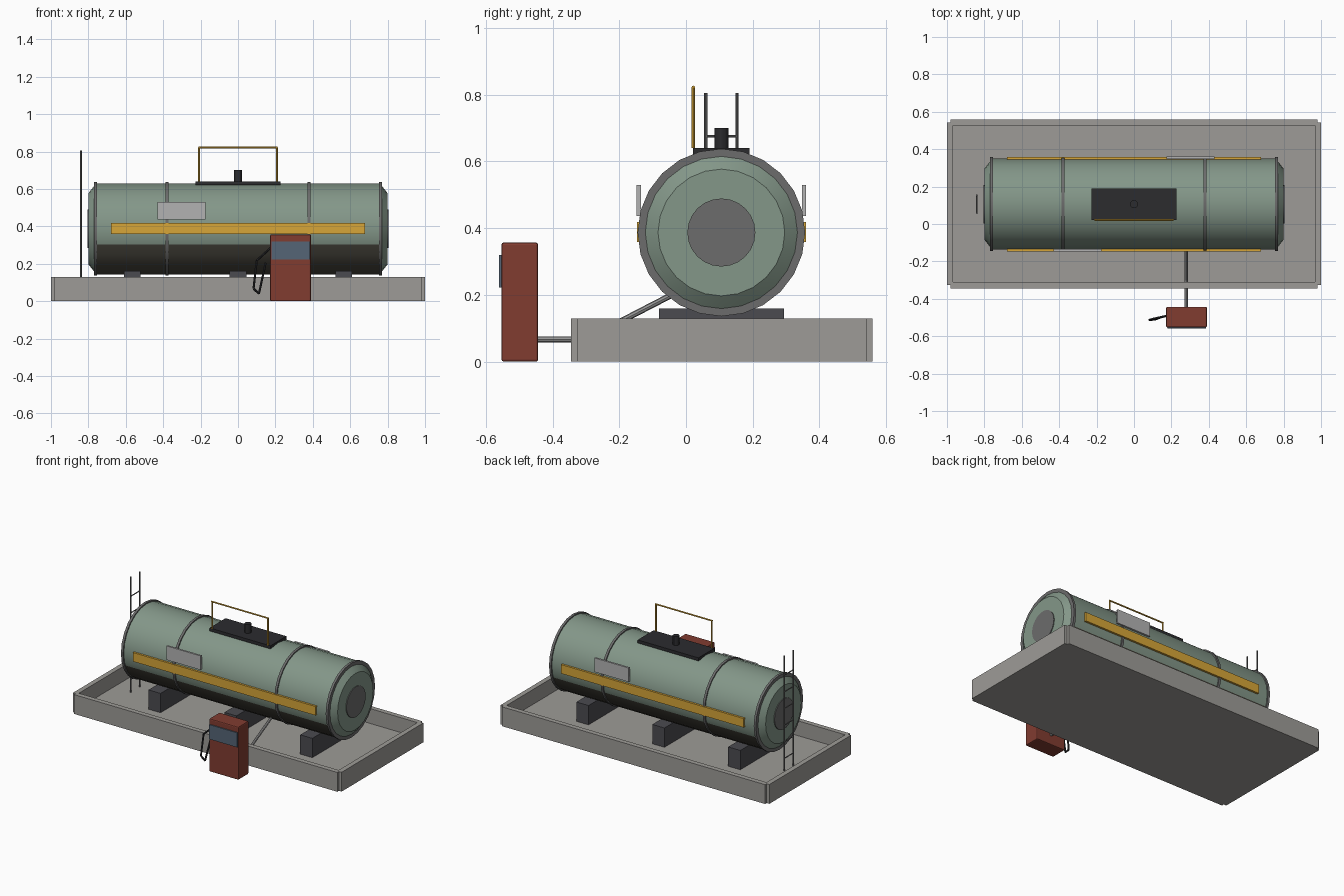
import bpy, bmesh, math
from mathutils import Vector

if "Cube" in bpy.data.objects:
    bpy.data.objects.remove(bpy.data.objects["Cube"])

CY, CZ = 0.106, 0.387      # tank axis
N = 24


def mat(name, r, g, b):
    m = bpy.data.materials.new(name)
    m.diffuse_color = (r, g, b, 1)
    m.use_nodes = True
    m.node_tree.nodes["Principled BSDF"].inputs["Base Color"].default_value = m.diffuse_color
    return m


GREEN = mat("tank_green", 0.23, 0.31, 0.25)
BELLY = mat("belly_dark", 0.07, 0.065, 0.05)
STEEL = mat("steel", 0.15, 0.15, 0.15)
CONC = mat("concrete", 0.34, 0.33, 0.31)
DARK = mat("dark", 0.025, 0.025, 0.028)
SADDLE = mat("saddle_grey", 0.07, 0.07, 0.08)
YELLOW = mat("yellow", 0.68, 0.38, 0.04)
RED = mat("red", 0.22, 0.045, 0.03)
GLASS = mat("screen_blue", 0.09, 0.13, 0.18)
PLATE = mat("plate_grey", 0.45, 0.45, 0.45)
PIPE = mat("pipe_grey", 0.3, 0.3, 0.3)


def finish(name, bm, m, smooth=False):
    bmesh.ops.recalc_face_normals(bm, faces=bm.faces)
    me = bpy.data.meshes.new(name)
    bm.to_mesh(me)
    bm.free()
    o = bpy.data.objects.new(name, me)
    bpy.context.collection.objects.link(o)
    me.materials.append(m)
    if smooth:
        bpy.ops.object.select_all(action='DESELECT')
        o.select_set(True)
        bpy.context.view_layer.objects.active = o
        bpy.ops.object.shade_smooth_by_angle(angle=math.radians(30))
    return o


def box(name, x0, x1, y0, y1, z0, z1, m, bevel=0):
    bm = bmesh.new()
    bmesh.ops.create_cube(bm, size=1)
    for v in bm.verts:
        v.co = ((x0 + x1) / 2 + v.co.x * (x1 - x0),
                (y0 + y1) / 2 + v.co.y * (y1 - y0),
                (z0 + z1) / 2 + v.co.z * (z1 - z0))
    o = finish(name, bm, m)
    if bevel:
        b = o.modifiers.new("bevel", 'BEVEL')
        b.width, b.segments = bevel, 2
    return o


def lathe(name, profile, m, a0=0.0, a1=360.0, steps=N):
    """Spin (x, radius) points round the tank axis."""
    bm = bmesh.new()
    vs = [bm.verts.new((x, CY + r * math.cos(math.radians(a0)),
                        CZ + r * math.sin(math.radians(a0)))) for x, r in profile]
    es = [bm.edges.new(p) for p in zip(vs, vs[1:])]
    bmesh.ops.spin(bm, geom=vs + es, cent=(0, CY, CZ), axis=(1, 0, 0),
                   angle=math.radians(a1 - a0), steps=steps)
    bmesh.ops.remove_doubles(bm, verts=bm.verts, dist=1e-4)
    return finish(name, bm, m, True)


def rods(name, paths, r, m, sides=8):
    """Straight round rods along each polyline."""
    bm = bmesh.new()
    for path in paths:
        for a, b in zip(path, path[1:]):
            a, b = Vector(a), Vector(b)
            d = b - a
            M = d.to_track_quat('Z', 'Y').to_matrix().to_4x4()
            M.translation = (a + b) / 2
            bmesh.ops.create_cone(bm, cap_ends=True, segments=sides, radius1=r,
                                  radius2=r, depth=d.length, matrix=M)
    return finish(name, bm, m, True)


# Containment basin: floor and four walls
box("basin_floor", -0.98, 0.98, -0.327, 0.542, 0, 0.03, CONC)
box("basin_wall_front", -0.98, 0.98, -0.344, -0.311, 0, 0.13, CONC)
box("basin_wall_back", -0.98, 0.98, 0.526, 0.559, 0, 0.13, CONC)
for s, side in ((-1, "left"), (1, "right")):
    xs = sorted((s * 0.967, s * 1.0))
    box("basin_wall_" + side, *xs, -0.327, 0.542, 0, 0.13, CONC)

# Saddles under the tank
for i, x in enumerate((-0.565, 0, 0.565)):
    box(f"saddle_{i}", x - 0.045, x + 0.045, -0.081, 0.294, 0.03, 0.16, SADDLE)

# Tank shell with dished ends, dark belly, hoops and end plates
lathe("tank_shell", [(-0.8, 0), (-0.8, 0.19), (-0.77, 0.228), (-0.757, 0.243),
                     (0.757, 0.243), (0.77, 0.228), (0.8, 0.19), (0.8, 0)], GREEN)
lathe("tank_belly", [(-0.757, 0.245), (0.757, 0.245)], BELLY, -160, -20, 10)
for i, x in enumerate((-0.762, -0.38, 0.38, 0.762)):
    w = 0.008
    lathe(f"hoop_{i}", [(x - w, 0.225), (x - w, 0.251), (x + w, 0.251),
                        (x + w, 0.225), (x - w, 0.225)], STEEL)
for s, side in ((-1, "left"), (1, "right")):
    lathe("end_plate_" + side, [(s * 0.795, 0.102), (s * 0.805, 0.102),
                                (s * 0.805, 0)], STEEL)

# Side stripes and blank plates, front and back
for s, side in ((-1, "front"), (1, "back")):
    ys = sorted((CY + s * 0.236, CY + s * 0.253))
    box("stripe_" + side, -0.68, 0.68, *ys, 0.358, 0.418, YELLOW)
    ys = sorted((CY + s * 0.241, CY + s * 0.254))
    xs = sorted((s * 0.43, s * 0.175))
    box("plate_" + side, *xs, *ys, 0.436, 0.53, PLATE)

# Top platform, vent and guard rail
box("top_platform", -0.226, 0.226, 0.021, 0.191, 0.62, 0.641, DARK)
rods("vent", [[(0, CY, 0.635), (0, CY, 0.70)]], 0.021, DARK, 12)
rods("guard_rail", [[(-0.208, 0.022, 0.64), (-0.208, 0.022, 0.822)],
                    [(0.208, 0.022, 0.64), (0.208, 0.022, 0.822)],
                    [(-0.212, 0.022, 0.822), (0.212, 0.022, 0.822)]], 0.005, YELLOW)

# Ladder at the left end
YA, YB, LX = 0.059, 0.153, -0.84
rods("ladder_rails", [[(LX, y, 0.03), (LX, y, 0.805)] for y in (YA, YB)], 0.005, STEEL)
rods("ladder_rungs", [[(LX, YA, 0.115 + 0.112 * i), (LX, YB, 0.115 + 0.112 * i)]
                      for i in range(6)], 0.0035, STEEL)

# Dispenser with screen, hose and feed pipe
box("dispenser", 0.172, 0.39, -0.553, -0.443, 0, 0.357, RED, 0.007)
box("dispenser_screen", 0.178, 0.385, -0.56, -0.548, 0.222, 0.32, GLASS)
rods("hose", [[(0.18, -0.49, 0.29), (0.10, -0.508, 0.217), (0.083, -0.513, 0.067),
               (0.112, -0.51, 0.04), (0.148, -0.497, 0.205)]], 0.006, DARK)
rods("feed_pipe", [[(0.28, -0.45, 0.067), (0.28, -0.30, 0.067),
                    (0.28, 0.0, 0.222)]], 0.009, PIPE)
